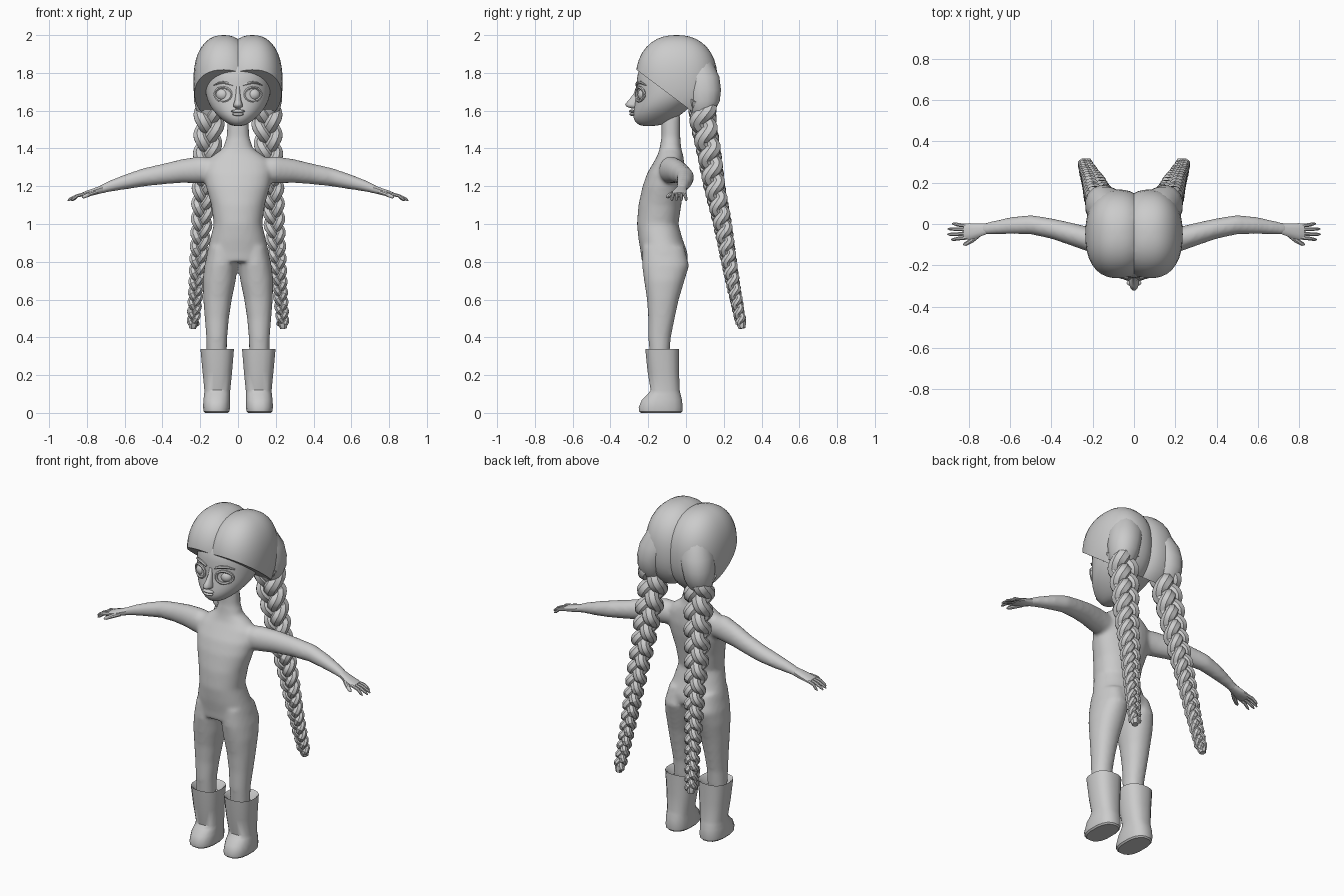
import bpy, bmesh, math
from mathutils import Vector, Matrix

if "Cube" in bpy.data.objects:
    bpy.data.objects.remove(bpy.data.objects["Cube"])


def loft(bm, rings, n=16):
    """Closed skin through rings (centre, u axis, v axis, superellipse exponent)."""
    rows = []
    for c, u, v, e in rings:
        row = []
        for i in range(n):
            a = 2 * math.pi * (i + 0.5) / n
            ca, sa = math.cos(a), math.sin(a)
            p = (Vector(c) + Vector(u) * math.copysign(abs(ca) ** (2 / e), ca)
                 + Vector(v) * math.copysign(abs(sa) ** (2 / e), sa))
            row.append(bm.verts.new(p))
        rows.append(row)
    for a, b in zip(rows, rows[1:]):
        for i in range(n):
            j = (i + 1) % n
            bm.faces.new((a[i], a[j], b[j], b[i]))
    bm.faces.new(rows[0][::-1])
    bm.faces.new(rows[-1])


def level(z, x0, x1, y0, y1, s=1, e=2.2):
    """Horizontal ring filling a box at height z."""
    return ((s * (x0 + x1) / 2, (y0 + y1) / 2, z), (s * (x1 - x0) / 2, 0, 0), (0, (y1 - y0) / 2, 0), e)


def tube(bm, pts, radii, n=8):
    """Round tube along a path."""
    pts = [Vector(p) for p in pts]
    rings = []
    for i, p in enumerate(pts):
        t = (pts[min(i + 1, len(pts) - 1)] - pts[max(i - 1, 0)]).normalized()
        ref = Vector((0, 1, 0)) if abs(t.y) < 0.9 else Vector((1, 0, 0))
        u = t.cross(ref).normalized()
        rings.append((p, u * radii[i], t.cross(u) * radii[i], 2))
    loft(bm, rings, n)


def ball(bm, loc, size, seg=20):
    m = Matrix.Translation(loc) @ Matrix.Diagonal((*size, 1))
    return bmesh.ops.create_uvsphere(bm, u_segments=seg, v_segments=seg // 2 + 2, radius=1, matrix=m)["verts"]


def finish(bm, name, mirror=False, subsurf=0, angle=40):
    bmesh.ops.recalc_face_normals(bm, faces=bm.faces)
    me = bpy.data.meshes.new(name)
    bm.to_mesh(me)
    bm.free()
    ob = bpy.data.objects.new(name, me)
    bpy.context.collection.objects.link(ob)
    bpy.ops.object.select_all(action='DESELECT')
    ob.select_set(True)
    bpy.context.view_layer.objects.active = ob
    bpy.ops.object.shade_smooth_by_angle(angle=math.radians(angle))
    if mirror:
        ob.modifiers.new("mirror", 'MIRROR').use_mirror_merge = False
    if subsurf:
        ob.modifiers.new("subsurf", 'SUBSURF').levels = subsurf
        ob.modifiers["subsurf"].render_levels = subsurf
    return ob


# Body: torso, legs and arms fused into one skin
bm = bmesh.new()
torso = [(1.58, .055, -.13, -.03), (1.46, .06, -.13, -.03), (1.40, .08, -.14, -.025),
         (1.365, .13, -.15, -.015), (1.33, .17, -.17, -.01), (1.27, .18, -.205, -.005), (1.2, .17, -.23, -.01),
         (1.1, .142, -.252, -.025), (1.0, .128, -.26, -.04), (.92, .147, -.252, -.018),
         (.85, .165, -.24, .008), (.80, .165, -.235, .01)]
loft(bm, [level(z, -w, w, f, b) for z, w, f, b in torso], 28)
leg = [(.88, .02, .155, -.23, -.01), (.78, .003, .178, -.233, .017), (.70, .012, .187, -.222, -.008),
       (.6, .033, .184, -.207, -.038), (.5, .048, .176, -.2, -.06), (.4, .057, .168, -.2, -.08),
       (.28, .06, .165, -.19, -.09)]
arm = [(.1, -.09, 1.285, .055, .06), (.2, -.08, 1.287, .062, .072), (.3, -.05, 1.28, .056, .063),
       (.4, -.022, 1.264, .05, .055), (.5, -.003, 1.247, .047, .049), (.6, -.008, 1.222, .041, .04),
       (.68, -.018, 1.2, .033, .03), (.74, -.026, 1.178, .029, .022)]
for s in (1, -1):
    loft(bm, [level(*r, s) for r in leg], 24)
    loft(bm, [((s * x, y, z), (0, ry, 0), (0, 0, rz), 2) for x, y, z, ry, rz in arm], 20)
body = finish(bm, "body")
m = body.modifiers.new("fuse", 'REMESH')
m.mode, m.voxel_size, m.use_smooth_shade = 'VOXEL', .011, True
m = body.modifiers.new("smooth", 'SMOOTH')
m.factor, m.iterations = .5, 8

# Hands: flat palm, four fingers and a thumb
bm = bmesh.new()
palm = [(.715, -.024, 1.186, .026, .022), (.76, -.032, 1.172, .036, .019), (.8, -.036, 1.162, .041, .015),
        (.825, -.036, 1.156, .038, .01)]
loft(bm, [((x, y, z), (0, ry, 0), (0, 0, rz), 2.4) for x, y, z, ry, rz in palm], 12)
for y0, y1, tip in [(-.066, -.075, .885), (-.047, -.05, .902), (-.027, -.024, .9), (-.009, .001, .88)]:
    tube(bm, [(.805, y0, 1.16), (.85, (y0 + y1) / 2, 1.15), (tip - .012, y1, 1.132), (tip, y1, 1.123)],
         [.01, .0095, .008, .003])
tube(bm, [(.75, -.05, 1.17), (.785, -.08, 1.158), (.815, -.097, 1.145), (.825, -.1, 1.14)], [.013, .012, .01, .004])
finish(bm, "hands", mirror=True)

# Boots: flared shaft with hollow rim, short toe
bm = bmesh.new()
boot = [(.29, .05, .17, -.19, -.065), (.33, .03, .19, -.205, -.045), (.338, .02, .2, -.217, -.035),
        (.22, .03, .189, -.205, -.036), (.12, .04, .179, -.188, -.032), (.1, .042, .18, -.203, -.028),
        (.07, .042, .184, -.235, -.02), (.03, .041, .186, -.252, -.016), (.008, .044, .183, -.25, -.018),
        (0, .052, .175, -.24, -.025)]
loft(bm, [level(*r, 1, 2.5) for r in boot], 16)
finish(bm, "boots", mirror=True, angle=35)

# Head
bm = bmesh.new()
head = [(1.518, .025, -.235, -.16), (1.53, .055, -.262, -.11), (1.56, .095, -.282, -.05), (1.6, .135, -.28, .0),
        (1.65, .163, -.27, .06), (1.7, .175, -.262, .1), (1.77, .178, -.264, .12), (1.83, .168, -.25, .11),
        (1.9, .13, -.2, .08), (1.94, .06, -.13, .02)]
loft(bm, [level(z, -w, w, f, b, 1, 2.1) for z, w, f, b in head], 24)
finish(bm, "head", subsurf=1, angle=60)

# Eyes, lids and brows
bm = bmesh.new()
ball(bm, (.08, -.224, 1.685), (.037, .032, .034))
finish(bm, "eyes", mirror=True)
bm = bmesh.new()
k = 20
lid = [(.08 + .043 * math.cos(a), -.245 + .02 * math.cos(a) + .004 * math.cos(2 * a), 1.687 + .036 * math.sin(a))
       for a in [2 * math.pi * i / k for i in range(k + 1)]]
tube(bm, lid, [.008] * (k + 1), 6)
finish(bm, "eyelids", mirror=True)
bm = bmesh.new()
tube(bm, [(.028, -.262, 1.733), (.06, -.257, 1.747), (.095, -.242, 1.75), (.128, -.212, 1.735)],
     [.006, .009, .008, .003], 6)
finish(bm, "brows", mirror=True)

# Nose and lips
bm = bmesh.new()
nose = [(1.73, .01, -.263), (1.69, .012, -.278), (1.655, .017, -.305), (1.635, .024, -.324), (1.622, .025, -.318),
        (1.612, .012, -.29)]
loft(bm, [level(z, -w, w, f, -.24, 1, 2) for z, w, f in nose], 12)
finish(bm, "nose", angle=60)
bm = bmesh.new()
for z, w, y in [(1.597, .036, -.285), (1.581, .03, -.284)]:
    ball(bm, (0, y, z), (w, .017, .009), 16)
finish(bm, "lips")

# Hair cap: two swollen halves with a centre parting, cut along the hairline
bm = bmesh.new()
for v in ball(bm, (0, 0, 0), (1, 1, 1), 36):
    e = sum(abs(c) ** 2.3 for c in v.co) ** (1 / 2.3)
    x, y, z = v.co / e
    v.co = (.076 + .16 * x, -.05 + .217 * y, 1.755 + .245 * z)
for co, no in [((0, 0, 0), (-1, 0, 0)), ((0, -.26, 1.815), (0, -.6, -.8))]:
    cut = bmesh.ops.bisect_plane(bm, geom=bm.verts[:] + bm.edges[:] + bm.faces[:],
                                 plane_co=co, plane_no=Vector(no).normalized(), clear_outer=True)
    bmesh.ops.holes_fill(bm, edges=[e for e in cut["geom_cut"] if isinstance(e, bmesh.types.BMEdge)])
finish(bm, "hair_cap", mirror=True)

# Gathered bunches leading from the cap into the braids
bm = bmesh.new()
bunch = [(1.86, .04, .19, -.04, .14), (1.78, .04, .225, -.01, .178), (1.71, .06, .236, .0, .187),
         (1.65, .075, .234, .01, .18), (1.6, .09, .222, .02, .155), (1.55, .12, .19, .05, .125)]
loft(bm, [level(*r) for r in bunch], 16)
finish(bm, "hair_bunches", mirror=True)

# Braids: three strands weaving along a tapering path
path = [Vector(p) for p in [(.15, .085, 1.66), (.152, .09, 1.54), (.162, .118, 1.4), (.178, .15, 1.2),
                            (.193, .193, 1.0), (.218, .245, .7), (.238, .292, .47)]]


def along(t):
    z = path[0].z + (path[-1].z - path[0].z) * t
    for a, b in zip(path, path[1:]):
        if z >= b.z - 1e-6:
            return a.lerp(b, (a.z - z) / (a.z - b.z))
    return path[-1].copy()


bm = bmesh.new()
R0, R1, steps = .086, .034, 130
for strand in range(3):
    pts, radii = [], []
    for i in range(steps + 1):
        t = i / steps
        R = R0 + (R1 - R0) * t
        ph = 2 * math.pi * (5.4 * math.log(R0 / R) / math.log(R0 / R1) + strand / 3)
        off = Vector((math.sin(ph) * .52, math.sin(2 * ph) * .42, -math.sin(2 * ph) * .07)) * R
        pts.append(along(t) + off)
        radii.append(R * .52)
    tube(bm, pts, radii, 8)
# loose tuft at the tip
tube(bm, [(.236, .286, .5), (.239, .293, .47), (.241, .297, .447)], [.022, .026, .018], 7)
finish(bm, "braids", mirror=True, angle=30)
